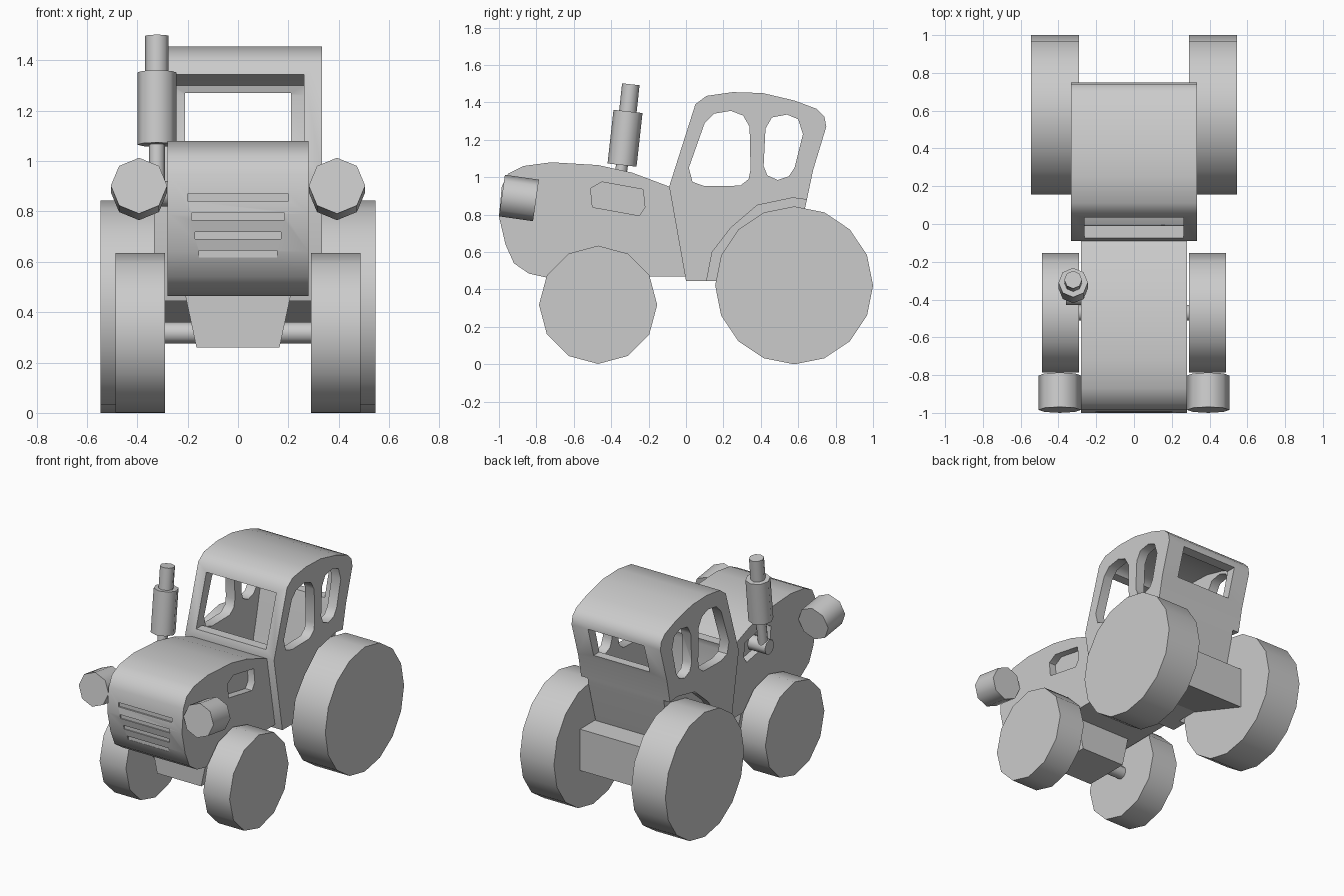
import bpy, bmesh, math
from mathutils import Vector

if "Cube" in bpy.data.objects:
    bpy.data.objects.remove(bpy.data.objects["Cube"])

grey = bpy.data.materials.new("plain_grey")
grey.use_nodes = True
grey.diffuse_color = (0.6, 0.6, 0.6, 1)
grey.node_tree.nodes["Principled BSDF"].inputs["Base Color"].default_value = (0.6, 0.6, 0.6, 1)


def add(name, bm):
    bmesh.ops.recalc_face_normals(bm, faces=bm.faces)
    mesh = bpy.data.meshes.new(name)
    bm.to_mesh(mesh)
    bm.free()
    mesh.materials.append(grey)
    ob = bpy.data.objects.new(name, mesh)
    bpy.context.collection.objects.link(ob)
    return ob


def prism(name, profile, x0, x1):
    """Extrude a (y, z) profile from x0 to x1."""
    bm = bmesh.new()
    face = bm.faces.new([bm.verts.new((x0, y, z)) for y, z in profile])
    out = bmesh.ops.extrude_face_region(bm, geom=[face])
    moved = [g for g in out["geom"] if isinstance(g, bmesh.types.BMVert)]
    bmesh.ops.translate(bm, verts=moved, vec=(x1 - x0, 0, 0))
    return add(name, bm)


def block(name, x, y0, y1, z0, z1):
    return prism(name, [(y0, z0), (y1, z0), (y1, z1), (y0, z1)], -x, x)


def rod(name, start, end, radius, sides):
    """Cylinder between two points, with one corner facing up or forward."""
    a, b = Vector(start), Vector(end)
    axis = (b - a).normalized()
    ref = Vector((0, 0, 1)) if abs(axis.z) < 0.8 else Vector((0, -1, 0))
    u = (ref - axis * ref.dot(axis)).normalized()
    w = axis.cross(u)
    bm = bmesh.new()
    rings = []
    for p in (a, b):
        rings.append([bm.verts.new(p + radius * (u * math.cos(t) + w * math.sin(t)))
                      for t in (2 * math.pi * i / sides for i in range(sides))])
        bm.faces.new(rings[-1])
    for i in range(sides):
        j = (i + 1) % sides
        bm.faces.new((rings[0][i], rings[0][j], rings[1][j], rings[1][i]))
    return add(name, bm)


def cut(target, cutter):
    mod = target.modifiers.new("cut", 'BOOLEAN')
    mod.operation = 'DIFFERENCE'
    mod.solver = 'EXACT'
    mod.object = cutter
    bpy.context.view_layer.objects.active = target
    bpy.ops.object.modifier_apply(modifier=mod.name)
    bpy.data.objects.remove(cutter)


parts = []

# Hood with side vents and grille slots
hood = prism("hood", [
    (0.0, 0.47), (-0.75, 0.465), (-0.84, 0.485), (-0.92, 0.54), (-0.965, 0.64),
    (-1.0, 0.79), (-0.985, 0.95), (-0.95, 1.02), (-0.87, 1.06), (-0.72, 1.08),
    (-0.47, 1.065), (-0.29, 1.025), (-0.09, 0.95)], -0.28, 0.28)
vent = [(-0.51, 0.94), (-0.45, 0.975), (-0.23, 0.935), (-0.22, 0.84),
        (-0.25, 0.795), (-0.50, 0.84)]
for s in (-1, 1):
    cut(hood, prism("vent_cutter", vent, s * 0.23, s * 0.4))
for i in range(4):
    z = 0.63 + 0.075 * i
    y = -0.965 - 0.233 * (z - 0.64) if z < 0.79 else -1.0 + 0.09 * (z - 0.79)
    cut(hood, block("slot_cutter", 0.155 + 0.015 * i, y - 0.1, y + 0.01, z - 0.014, z + 0.014))
parts.append(hood)

# Hollow cab
cab = prism("cab", [
    (0.0, 0.445), (-0.09, 0.95), (0.05, 1.39), (0.11, 1.435), (0.25, 1.455),
    (0.41, 1.45), (0.58, 1.41), (0.70, 1.365), (0.74, 1.325), (0.75, 1.27),
    (0.68, 1.04), (0.64, 0.85), (0.53, 0.445)], -0.333, 0.333)
cut(cab, prism("cavity_cutter", [
    (0.05, 0.6), (-0.02, 0.96), (0.1, 1.345), (0.14, 1.375), (0.26, 1.39),
    (0.41, 1.385), (0.57, 1.345), (0.67, 1.30), (0.68, 1.26), (0.62, 1.04),
    (0.58, 0.85), (0.52, 0.6)], -0.265, 0.265))

# Wheel arches in the cab sides
arch = [(0.11, 0.4), (0.11, 0.445), (0.14, 0.6), (0.24, 0.73), (0.38, 0.85),
        (0.57, 0.89), (0.8, 0.86), (0.8, 0.4)]
for s in (-1, 1):
    cut(cab, prism("arch_cutter", arch, s * 0.285, s * 0.5))

# Side windows, windscreen and rear window
cut(cab, prism("door_window_cutter", [
    (0.015, 1.05), (0.035, 0.975), (0.10, 0.952), (0.29, 0.955), (0.335, 0.99),
    (0.345, 1.04), (0.34, 1.27), (0.305, 1.33), (0.24, 1.355), (0.15, 1.34),
    (0.10, 1.29)], -0.5, 0.5))
cut(cab, prism("side_window_cutter", [
    (0.415, 1.06), (0.435, 1.01), (0.49, 0.985), (0.55, 1.005), (0.58, 1.05),
    (0.625, 1.23), (0.60, 1.31), (0.54, 1.335), (0.46, 1.32), (0.425, 1.26)], -0.5, 0.5))
cut(cab, block("windscreen_cutter", 0.262, -0.2, 0.12, 1.0, 1.343))
cut(cab, block("rear_window_cutter", 0.21, 0.5, 0.9, 1.07, 1.27))
parts.append(cab)

# Axle blocks and front axle
front_block = block("front_axle_block", 0.21, -0.63, -0.31, 0.26, 0.47)
for v in front_block.data.vertices:
    if v.co.z < 0.3:
        v.co.x *= 0.165 / 0.21
rear_block = prism("rear_axle_block", [
    (0.72, 0.56), (0.72, 0.28), (0.25, 0.45), (0.25, 0.56)], -0.292, 0.292)
front_axle = rod("front_axle", (-0.3, -0.47, 0.318), (0.3, -0.47, 0.318), 0.042, 12)
parts += [front_block, rear_block, front_axle]

# Wheels and headlights on both sides
for s, side in ((1, "left"), (-1, "right")):
    parts.append(rod("front_wheel_" + side, (s * 0.29, -0.47, 0.318),
                     (s * 0.487, -0.47, 0.318), 0.316, 12))
    parts.append(rod("rear_wheel_" + side, (s * 0.29, 0.578, 0.422),
                     (s * 0.545, 0.578, 0.422), 0.422, 16))
    parts.append(rod("headlight_" + side, (s * 0.393, -0.802, 0.876),
                     (s * 0.393, -0.984, 0.902), 0.112, 8))

# Exhaust: elbow, riser, muffler and stack
x = -0.322
parts += [
    rod("exhaust_elbow", (-0.2, -0.38, 0.87), (-0.36, -0.38, 0.87), 0.05, 8),
    rod("exhaust_riser", (x, -0.37, 0.87), (x, -0.34, 1.08), 0.032, 8),
    rod("exhaust_muffler", (x, -0.342, 1.065), (x, -0.31, 1.352), 0.078, 8),
    rod("exhaust_stack", (x, -0.312, 1.34), (x, -0.295, 1.497), 0.047, 8),
]

# Smooth the rounded surfaces, keep edges sharp
bpy.ops.object.select_all(action='DESELECT')
for ob in parts:
    ob.select_set(True)
bpy.context.view_layer.objects.active = parts[0]
bpy.ops.object.shade_smooth_by_angle(angle=math.radians(50))
